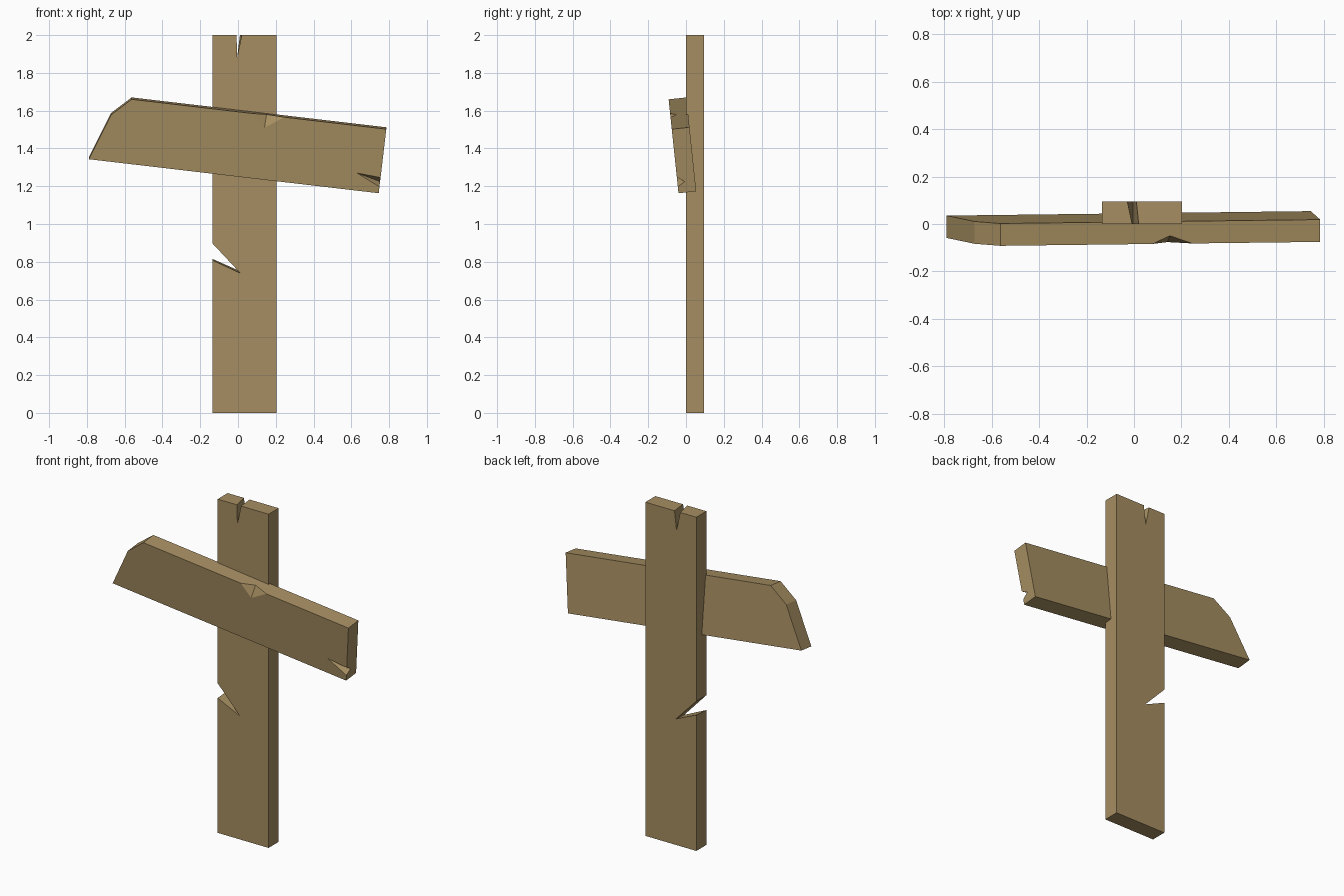
import bpy, bmesh
from mathutils import Vector

if "Cube" in bpy.data.objects:
    bpy.data.objects.remove(bpy.data.objects["Cube"])

wood = bpy.data.materials.new("weathered_wood")
wood.diffuse_color = (0.38, 0.27, 0.12, 1)
wood.use_nodes = True
wood.node_tree.nodes["Principled BSDF"].inputs["Base Color"].default_value = wood.diffuse_color


def make_object(name, bm):
    bmesh.ops.recalc_face_normals(bm, faces=bm.faces[:])
    mesh = bpy.data.meshes.new(name)
    bm.to_mesh(mesh)
    bm.free()
    mesh.materials.append(wood)
    obj = bpy.data.objects.new(name, mesh)
    bpy.context.collection.objects.link(obj)
    return obj


def loft(name, front, back):
    """Solid between two matching outlines."""
    bm = bmesh.new()
    f = [bm.verts.new(p) for p in front]
    b = [bm.verts.new(p) for p in back]
    bm.faces.new(f)
    bm.faces.new(b[::-1])
    n = len(f)
    for i in range(n):
        j = (i + 1) % n
        bm.faces.new((f[i], b[i], b[j], f[j]))
    return make_object(name, bm)


def chip(target, name, points):
    """Splinter cut: convex hull of the points is removed from the target."""
    bm = bmesh.new()
    for p in points:
        bm.verts.new(p)
    bmesh.ops.convex_hull(bm, input=bm.verts[:])
    cutter = make_object(name, bm)
    cutter.hide_render = True
    cutter.hide_set(True)
    cutter.display_type = 'WIRE'
    mod = target.modifiers.new(name, 'BOOLEAN')
    mod.operation = 'DIFFERENCE'
    mod.solver = 'EXACT'
    mod.object = cutter


# Post: plank with a skewed split in the top and a wedge missing on the left
def post_outline(y, split_l, split_r, notch_low, tip):
    pts = [(-0.135, 0), (0.203, 0), (0.203, 2), (split_r, 2), (-0.004, 1.885),
           (split_l, 2), (-0.135, 2), (-0.135, 0.897), tip, (-0.135, notch_low)]
    return [(x, y, z) for x, z in pts]


loft("post",
     post_outline(0.0, -0.008, 0.02, 0.808, (0.012, 0.74)),
     post_outline(0.095, -0.028, 0.01, 0.815, (0.0, 0.755)))


# Sign board: leaning forward at the top, left end cut to a blunt point
def front_pt(x, z):
    return Vector((x, -0.040 - (z - 1.165) * 0.105, z))


thick = Vector((0, 0.094, 0.010))
outline = [(-0.79, 1.343), (0.745, 1.163), (0.785, 1.502), (-0.563, 1.66), (-0.672, 1.578)]
front = [front_pt(x, z) for x, z in outline]
board = loft("sign_board", front, [p + thick for p in front])


def along(a, b, t):
    return front[a].lerp(front[b], t)


# Chip in the upper front edge
chip(board, "top_chip_cutter", [
    along(3, 2, 0.475), along(3, 2, 0.60), front_pt(0.14, 1.51),
    along(3, 2, 0.53) + thick * 0.36, along(3, 2, 0.53) + Vector((0, -0.03, 0.03))])

# Chip in the right front edge
chip(board, "end_chip_cutter", [
    along(1, 2, 0.10), along(1, 2, 0.245), front_pt(0.63, 1.27),
    along(1, 2, 0.17) + thick * 0.42, along(1, 2, 0.17) + Vector((0.03, -0.03, 0))])
